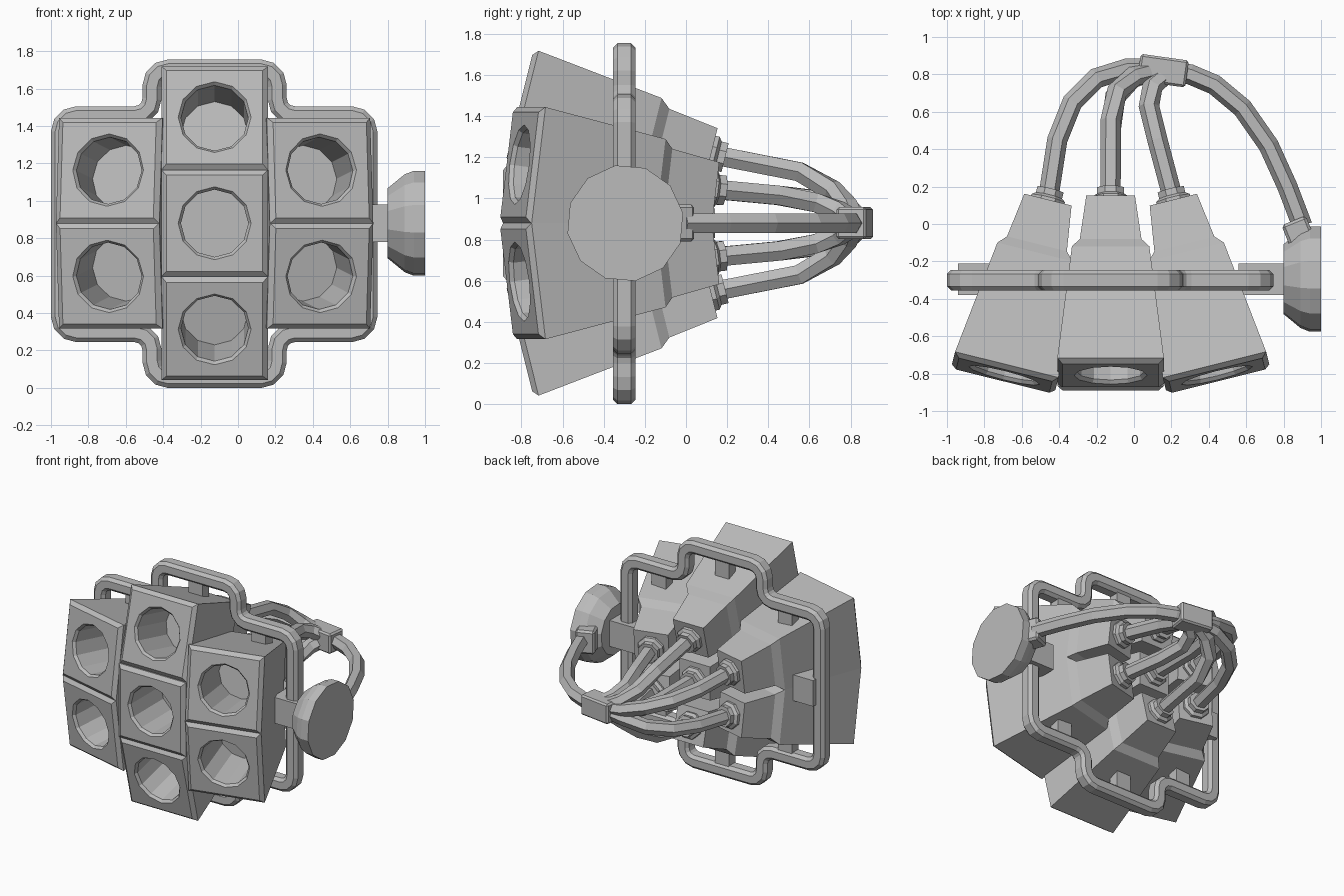
import bpy, bmesh, math
from mathutils import Vector, Matrix

if "Cube" in bpy.data.objects:
    bpy.data.objects.remove(bpy.data.objects["Cube"])

grey = bpy.data.materials.new("mid_grey")
grey.diffuse_color = (0.5, 0.5, 0.5, 1)
grey.use_nodes = True
grey.node_tree.nodes["Principled BSDF"].inputs["Base Color"].default_value = grey.diffuse_color
CX, CZ = -0.125, 0.88   # centre of the lamp cluster


def finish(bm, name, matrix=None):
    bmesh.ops.recalc_face_normals(bm, faces=bm.faces)
    me = bpy.data.meshes.new(name)
    bm.to_mesh(me)
    bm.free()
    me.materials.append(grey)
    ob = bpy.data.objects.new(name, me)
    if matrix:
        ob.matrix_world = matrix
    bpy.context.collection.objects.link(ob)
    return ob


def ring(bm, n, r, y, phase=0.0):
    """Polygon ring around the local y axis."""
    return [bm.verts.new((r * math.cos(phase + math.tau * i / n), y,
                          r * math.sin(phase + math.tau * i / n))) for i in range(n)]


def bridge(bm, a, b):
    n = len(a)
    for i in range(n):
        bm.faces.new((a[i], a[(i + 1) % n], b[(i + 1) % n], b[i]))


def lathe(name, profile, n, matrix, phase=0.0):
    bm = bmesh.new()
    rings = [ring(bm, n, r, y, phase) for r, y in profile]
    for a, b in zip(rings, rings[1:]):
        bridge(bm, a, b)
    bm.faces.new(rings[0])
    bm.faces.new(rings[-1])
    return finish(bm, name, matrix)


def sweep(name, path, section, up, closed=False):
    """Sweep a 2D section along a path with mitred joints."""
    bm = bmesh.new()
    path = [Vector(p) for p in path]
    n, rings = len(path), []
    for i, p in enumerate(path):
        before = path[i - 1] if closed or i else None
        after = path[(i + 1) % n] if closed or i < n - 1 else None
        d0 = (p - before).normalized() if before else (after - p).normalized()
        d1 = (after - p).normalized() if after else d0
        t = (d0 + d1).normalized()
        side = t.cross(Vector(up)).normalized()
        v = side.cross(t)
        m = 1 / max(0.5, t.dot(d1))
        rings.append([bm.verts.new(p + side * a * m + v * b) for a, b in section])
    for a, b in zip(rings, rings[1:]):
        bridge(bm, a, b)
    if closed:
        bridge(bm, rings[-1], rings[0])
    else:
        bm.faces.new(rings[0])
        bm.faces.new(rings[-1])
    return finish(bm, name)


def box(name, centre, size, yaw=0, bevel=0.0):
    bm = bmesh.new()
    bmesh.ops.create_cube(bm, size=1, matrix=Matrix.Diagonal((*size, 1)))
    if bevel:
        bmesh.ops.bevel(bm, geom=bm.edges[:], offset=bevel, segments=1, affect='EDGES')
    return finish(bm, name, Matrix.Translation(centre) @ Matrix.Rotation(math.radians(yaw), 4, 'Z'))


def lamp(name, matrix):
    """Square tapered housing with a round recess in its front."""
    bm = bmesh.new()
    s2 = math.sqrt(2)
    sq = [ring(bm, 4, h * s2, y, math.pi / 4) for h, y in
          ((0.257, -0.01), (0.285, 0.015), (0.207, 0.65), (0.165, 0.70), (0.13, 0.95))]
    for a, b in zip(sq, sq[1:]):
        bridge(bm, a, b)
    bm.faces.new(sq[-1])
    holes = [ring(bm, 12, r, y) for r, y in ((0.195, -0.01), (0.18, 0.01), (0.18, 0.37))]
    for a, b in zip(holes, holes[1:]):
        bridge(bm, a, b)
    bm.faces.new(holes[-1])
    c = holes[0]
    for k in range(4):
        for j in range(3):
            bm.faces.new((sq[0][k], c[3 * k + j], c[(3 * k + j + 1) % 12]))
        bm.faces.new((sq[0][k], c[(3 * k + 3) % 12], sq[0][(k + 1) % 4]))
    finish(bm, name, matrix)
    # cable gland on the back
    lathe(name + "_gland", ((0.10, 0.94), (0.10, 0.97), (0.078, 0.985), (0.078, 1.02)), 8,
          matrix, math.pi / 8)


HEX = [(0.054 * math.cos(math.tau * i / 6), 0.054 * math.sin(math.tau * i / 6)) for i in range(6)]

# cable routes as (x, y, height above the centre)
ROUTE = {
    "left": [(-0.41, 0.45, 0.135), (-0.33, 0.65, 0.11), (-0.2, 0.78, 0.075),
             (-0.04, 0.83, 0.03), (0.1, 0.83, 0.01)],
    "right": [(0.125, 0.45, 0.135), (0.08, 0.63, 0.10), (0.1, 0.74, 0.06), (0.165, 0.80, 0.02)],
    "middle": [(-0.125, 0.55, 0.25), (-0.09, 0.71, 0.16), (-0.0, 0.79, 0.075), (0.1, 0.82, 0.02)],
    "centre": [(-0.125, 0.5, 0), (-0.1, 0.68, 0), (-0.01, 0.78, 0), (0.1, 0.82, 0)],
}

# seven lamps fanned out, each with its cable
LAMPS = [("centre", 0, 0, 0, 0, -0.88)]
for s, row in ((1, "upper"), (-1, "lower")):
    LAMPS.append(("middle", 0, s, 0.565 * s, -14 * s, -0.80))
    for c, col in ((-1, "left"), (1, "right")):
        LAMPS.append((col, c, s, 0.283 * s, -7 * s, -0.80))
for col, c, s, dz, pitch, y in LAMPS:
    name = f"{col}_{'upper' if s > 0 else 'lower' if s < 0 else 'single'}_lamp"
    m = (Matrix.Translation((CX + 0.567 * c, y, CZ + dz))
         @ Matrix.Rotation(math.radians(14 * c), 4, 'Z')
         @ Matrix.Rotation(math.radians(pitch), 4, 'X'))
    lamp(name, m)
    pts = [m @ Vector((0, 0.97, 0))] + [(px, py, CZ + pz * (s or 1)) for px, py, pz in ROUTE[col]]
    sweep(name + "_cable", pts, HEX, (0, 0, 1))

# cross-shaped frame with rounded corners
x0, x1, x2, x3 = -0.95, -0.46, 0.21, 0.695
z0, z1, z2, z3 = 0.05, 0.295, 1.455, 1.705
corners = [(x1, z0), (x2, z0), (x2, z1), (x3, z1), (x3, z2), (x2, z2),
           (x2, z3), (x1, z3), (x1, z2), (x0, z2), (x0, z1), (x1, z1)]
path, R = [], 0.09
for i, p in enumerate(corners):
    p = Vector(p)
    a = (Vector(corners[i - 1]) - p).normalized()
    b = (Vector(corners[(i + 1) % 12]) - p).normalized()
    for k in range(4):
        t = math.radians(30 * k)
        q = p + R * (a * (1 - math.sin(t)) + b * (1 - math.cos(t)))
        path.append((q.x, -0.30, q.y))
w, h, e = 0.05, 0.055, 0.022
OCT = [(w, h - e), (w - e, h), (e - w, h), (-w, h - e), (-w, e - h), (e - w, -h), (w - e, -h), (w, e - h)]
sweep("frame", path, OCT, (0, 1, 0), closed=True)

# tabs that hold the lamps in the frame
box("left_tab", (-0.825, -0.295, CZ), (0.23, 0.17, 0.2))
box("right_bracket", (0.70, -0.295, CZ), (0.28, 0.17, 0.2))
for s, n in ((1, "top"), (-1, "bottom")):
    box(n + "_tab", (CX, -0.30, CZ + 0.72 * s), (0.12, 0.08, 0.2))
    for c, m in ((-1, "left"), (1, "right")):
        box(f"{n}_{m}_tab", (CX + 0.54 * c, -0.30, CZ + 0.49 * s), (0.12, 0.08, 0.14))

# round mounting base at the side
lathe("mount_base", ((0.19, -0.80), (0.265, -0.89), (0.285, -0.94), (0.285, -1.0)), 12,
      Matrix.Translation((0, -0.295, CZ)) @ Matrix.Rotation(math.pi / 2, 4, 'Z'), math.radians(10))
box("mount_socket", (0.885, -0.06, CZ), (0.14, 0.17, 0.18), 22, 0.015)

# clamp and main cable
box("cable_clamp", (0.155, 0.82, CZ), (0.26, 0.145, 0.155), -8, 0.012)
sweep("main_cable", [(0.2, 0.815, CZ), (0.30, 0.80, CZ), (0.43, 0.745, CZ), (0.58, 0.62, CZ),
                     (0.72, 0.42, CZ), (0.82, 0.20, CZ), (0.90, -0.01, CZ)], HEX, (0, 0, 1))
